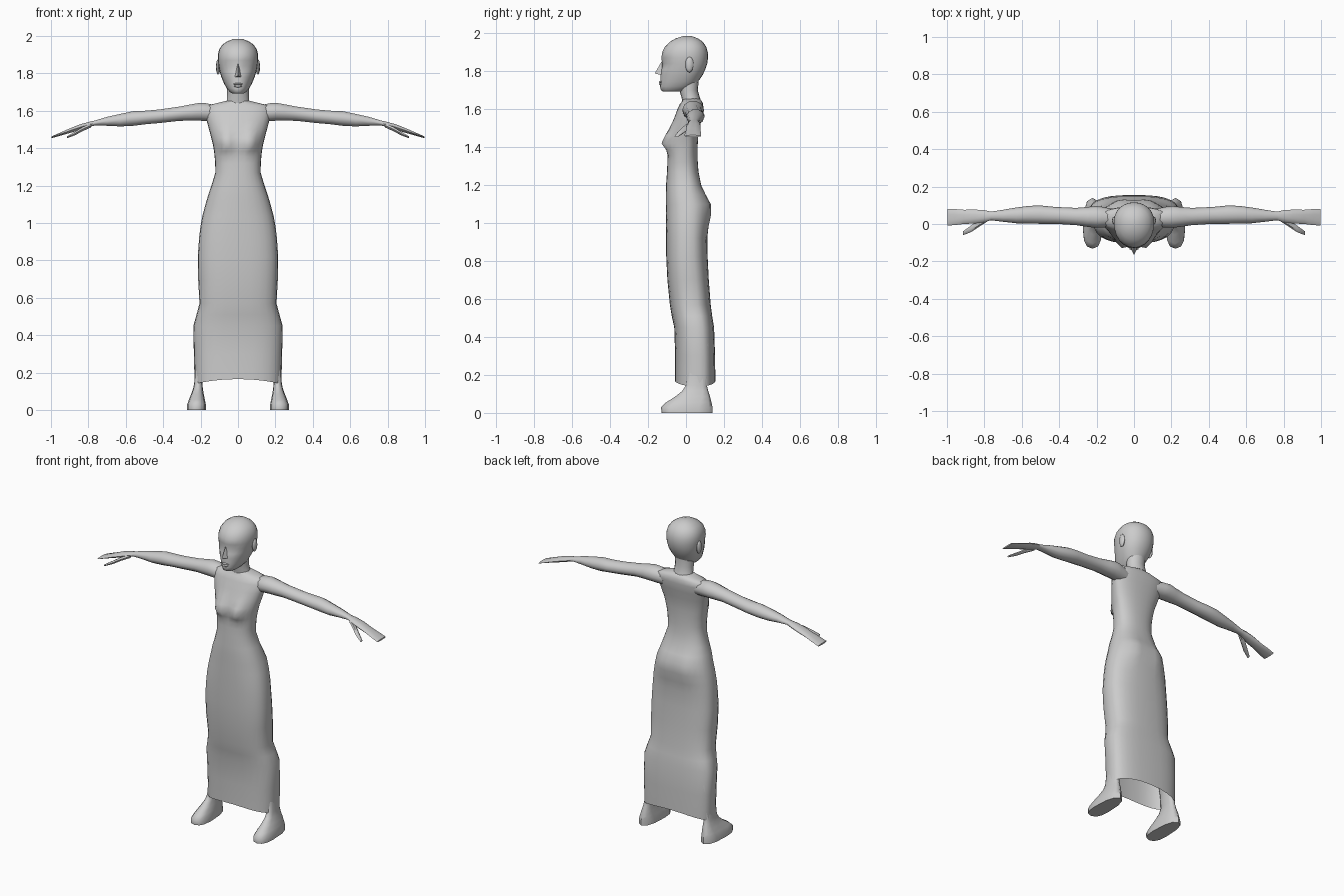
import bpy, bmesh, math
from mathutils import Vector

skin = bpy.data.materials.new("plain grey")
skin.diffuse_color = (0.6, 0.6, 0.6, 1)


def finish(name, bm, angle=60):
    bmesh.ops.recalc_face_normals(bm, faces=bm.faces)
    me = bpy.data.meshes.new(name)
    bm.to_mesh(me)
    bm.free()
    ob = bpy.data.objects.new(name, me)
    bpy.context.collection.objects.link(ob)
    me.materials.append(skin)
    bpy.ops.object.select_all(action='DESELECT')
    ob.select_set(True)
    bpy.context.view_layer.objects.active = ob
    bpy.ops.object.shade_smooth_by_angle(angle=math.radians(angle))
    return ob


def loft(name, rings, cap_start=True, cap_end=True, angle=60):
    bm = bmesh.new()
    vs = [[bm.verts.new(p) for p in r] for r in rings]
    n = len(rings[0])
    for a, b in zip(vs, vs[1:]):
        for i in range(n):
            j = (i + 1) % n
            bm.faces.new((a[i], a[j], b[j], b[i]))
    if cap_start:
        bm.faces.new(vs[0])
    if cap_end:
        bm.faces.new(vs[-1])
    return finish(name, bm, angle)


def power(v, e):
    return math.copysign(abs(v) ** e, v)


def flat_ring(z, w, yf, yb, yc, n=24, e=1.0, cx=0.0):
    """Horizontal section: widest at yc, reaching yf in front and yb behind."""
    pts = []
    for i in range(n):
        t = 2 * math.pi * i / n - math.pi / 2
        s, c = power(math.sin(t), e), power(math.cos(t), e)
        pts.append(Vector((cx + w * c, yc + s * ((yb - yc) if s > 0 else (yc - yf)), z)))
    return pts


def bump(p, x, z, sx, sz):
    return math.exp(-((abs(p.x) - x) / sx) ** 2 - ((p.z - z) / sz) ** 2)


# Dress and torso: z, half width, front, back, widest y, squareness
BODY = [
    (0.15, .232, -.058, .155, .07, .75), (0.30, .236, -.057, .153, .07, .75),
    (0.45, .239, -.062, .148, .06, .75), (0.51, .222, -.075, .138, .05, .75),
    (0.57, .206, -.085, .130, .03, .75), (0.70, .213, -.098, .120, .02, .75),
    (0.82, .215, -.104, .114, .01, .78), (0.92, .208, -.105, .112, .01, .8),
    (0.98, .201, -.106, .118, .01, .82), (1.04, .190, -.106, .124, .01, .85),
    (1.10, .174, -.106, .124, .01, .85), (1.15, .159, -.106, .103, .0, .85),
    (1.20, .142, -.105, .080, .0, .85), (1.27, .121, -.100, .066, -.01, .85),
    (1.32, .122, -.098, .062, -.01, .85), (1.355, .125, -.096, .061, -.01, .85),
    (1.385, .128, -.094, .061, -.005, .85), (1.42, .134, -.090, .062, .0, .85),
    (1.46, .144, -.085, .065, .0, .85), (1.50, .155, -.078, .072, .01, .85),
    (1.55, .168, -.063, .082, .02, .85), (1.60, .180, -.045, .092, .035, .85),
    (1.628, .168, -.032, .090, .04, .85), (1.642, .110, -.020, .084, .04, .9),
    (1.655, .058, -.018, .072, .03, 1)]
rings = []
for z, w, yf, yb, yc, e in BODY:
    ring = flat_ring(z, w, yf, yb, yc, 28, e)
    for p in ring:
        if p.y < 0:
            lower = .035 if p.z < 1.42 else .07
            p.y -= .047 * bump(p, .062, 1.42, .045, lower)
        elif p.y > .05:
            p.y += .014 * bump(p, .075, 1.07, .05, .07)
        if z == 0.15:  # arched hem
            p.z = .14 + .026 * (1 - (p.x / w) ** 2)
    rings.append(ring)
loft("dress_and_torso", rings, cap_start=False)

# Neck
loft("neck", [flat_ring(1.62, .075, -.02, .085, .03, 16),
              flat_ring(1.655, .06, -.022, .075, .025, 16),
              flat_ring(1.70, .058, -.035, .062, .015, 16),
              flat_ring(1.78, .06, -.04, .07, .015, 16)])

# Head
HEAD = [
    (1.692, .030, -.120, -.02, -.07), (1.700, .043, -.132, .02, -.05),
    (1.72, .060, -.137, .050, -.03), (1.745, .074, -.134, .064, -.01),
    (1.78, .089, -.134, .088, .0), (1.81, .098, -.131, .102, .01),
    (1.84, .104, -.126, .112, .01), (1.87, .108, -.130, .116, .01),
    (1.90, .108, -.125, .115, .01), (1.93, .100, -.110, .106, .01),
    (1.955, .082, -.085, .088, .01), (1.973, .055, -.053, .062, .01),
    (1.985, .022, -.015, .030, .01)]
rings = []
for z, w, yf, yb, yc in HEAD:
    ring = flat_ring(z, w, yf, yb, yc, 24, .95)
    for p in ring:
        if p.y < 0:  # eye sockets
            p.y += .012 * bump(p, .04, 1.84, .025, .022)
    rings.append(ring)
loft("head", rings)

# Nose
bm = bmesh.new()
v = [bm.verts.new(c) for c in ((0, -.126, 1.855), (-.021, -.124, 1.778), (0, -.165, 1.788),
                               (.021, -.124, 1.778), (0, -.11, 1.79))]
for f in ((0, 1, 2), (0, 2, 3), (1, 3, 2), (0, 4, 1), (0, 3, 4), (1, 4, 3)):
    bm.faces.new([v[i] for i in f])
finish("nose", bm, 50)


def ellipsoid(name, loc, size, seg=12, rows=8):
    bm = bmesh.new()
    bmesh.ops.create_uvsphere(bm, u_segments=seg, v_segments=rows, radius=1)
    for p in bm.verts:
        p.co = Vector(loc) + Vector(a * b for a, b in zip(p.co, size))
    finish(name, bm)


# Lips
ellipsoid("upper_lip", (0, -.131, 1.743), (.026, .011, .006))
ellipsoid("lower_lip", (0, -.131, 1.732), (.021, .011, .007))


def side_ring(x, yc, zc, hy, hz, side, n=10):
    return [Vector((side * x, yc + hy * math.cos(2 * math.pi * i / n),
                    zc + hz * math.sin(2 * math.pi * i / n))) for i in range(n)]


# Arm and hand: x, centre y, centre z, half depth, half height
ARM = [(.11, .035, 1.585, .045, .045), (.17, .036, 1.593, .056, .050),
       (.205, .038, 1.595, .058, .050), (.25, .038, 1.591, .053, .046),
       (.31, .040, 1.585, .046, .040), (.42, .046, 1.571, .045, .038),
       (.50, .050, 1.564, .049, .038), (.56, .050, 1.559, .047, .041),
       (.63, .046, 1.550, .042, .035), (.70, .044, 1.544, .032, .025),
       (.765, .043, 1.535, .023, .014), (.80, .042, 1.526, .032, .015),
       (.85, .040, 1.511, .037, .016), (.91, .038, 1.490, .038, .012),
       (.96, .037, 1.472, .043, .008), (.998, .036, 1.458, .044, .005)]
THUMB = [(.785, .025, 1.522, .012, .012), (.83, .002, 1.503, .018, .013),
         (.87, -.025, 1.480, .018, .011), (.915, -.050, 1.458, .010, .006)]
# Leg and foot: z, centre x, half width, front, back, widest y
LEG = [(0.0, .222, .051, -.128, .140, -.03), (.03, .222, .050, -.132, .140, -.03),
       (.055, .220, .043, -.105, .134, .0), (.085, .217, .034, -.058, .127, .03),
       (.115, .214, .026, -.020, .117, .05), (.145, .212, .022, .000, .110, .055),
       (.22, .205, .026, .005, .115, .06), (.36, .190, .040, -.005, .125, .06),
       (.55, .150, .045, -.04, .10, .03)]
for side, label in ((1, "left"), (-1, "right")):
    loft(label + "_arm", [side_ring(*r, side) for r in ARM])
    loft(label + "_thumb", [side_ring(*r, side, 6) for r in THUMB])
    loft(label + "_leg", [flat_ring(z, w, yf, yb, yc, 12, .8, side * cx)
                          for z, cx, w, yf, yb, yc in LEG])
    ellipsoid(label + "_ear", (side * .106, .018, 1.835), (.012, .022, .042), 8, 6)
